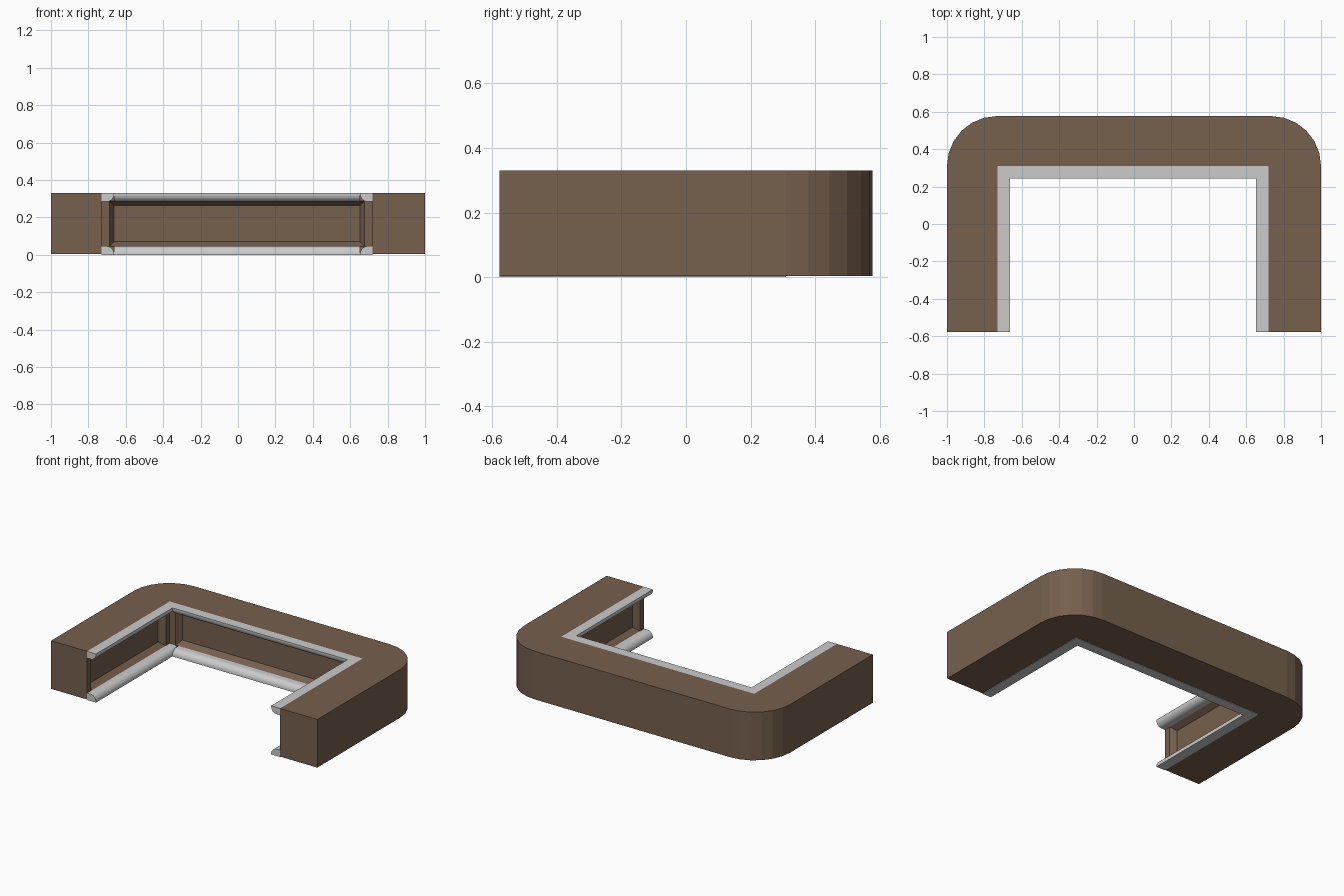
import bpy, bmesh, math
from mathutils import Vector

if "Cube" in bpy.data.objects:
    bpy.data.objects.remove(bpy.data.objects["Cube"])

Y0, Y1, YI = -0.577, 0.577, 0.31     # front, back, inner back wall
XL, XR = -0.73, 0.72                 # inner side walls
H, W, TH = 0.33, 0.067, 0.046        # height, trim width, trim height


def finish(bm, name, mat=None):
    bmesh.ops.recalc_face_normals(bm, faces=bm.faces)
    me = bpy.data.meshes.new(name)
    bm.to_mesh(me)
    bm.free()
    ob = bpy.data.objects.new(name, me)
    bpy.context.collection.objects.link(ob)
    if mat:
        me.materials.append(mat)
    return ob


def prism(points, offset):
    bm = bmesh.new()
    face = bm.faces.new([bm.verts.new(p) for p in points])
    ext = bmesh.ops.extrude_face_region(bm, geom=[face])
    verts = [g for g in ext["geom"] if isinstance(g, bmesh.types.BMVert)]
    bmesh.ops.translate(bm, verts=verts, vec=offset)
    bmesh.ops.recalc_face_normals(bm, faces=bm.faces)
    return bm


brown = bpy.data.materials.new("brown_wood")
brown.diffuse_color = (0.18, 0.115, 0.075, 1)
brown.use_nodes = True
brown.node_tree.nodes["Principled BSDF"].inputs["Base Color"].default_value = brown.diffuse_color


# U-shaped counter with two faceted round corners
def corner(cx, a0, r=0.267):
    return [(cx + r * math.cos(math.radians(a0 + 15 * i)),
             YI + r * math.sin(math.radians(a0 + 15 * i))) for i in range(7)]


outline = ([(XR, Y0), (1, Y0)] + corner(0.733, 0) + corner(-0.733, 90)
           + [(-1, Y0), (XL, Y0), (XL, YI), (XR, YI)])
bm = prism([(x, y, 0.003) for x, y in outline], (0, 0, H - 0.003))

# Recessed sloping panels on the three inner walls
walls = []
for f in bm.faces:
    c = f.calc_center_median()
    if abs(f.normal.z) < 0.1 and XL - 0.01 < c.x < XR + 0.01 and Y0 + 0.1 < c.y < YI + 0.01:
        walls.append(f)
bmesh.ops.inset_individual(bm, faces=walls, thickness=0.06, depth=0)
bmesh.ops.inset_individual(bm, faces=walls, thickness=0.035, depth=-0.04)
finish(bm, "counter_body", brown)


# Rounded trim strips along the inner edges
def trim(name, start, run, out, top):
    r = 0.04
    prof = [(0, 0), (W, 0)]
    prof += [(W - r + r * math.cos(math.radians(a)), TH - r + r * math.sin(math.radians(a)))
             for a in range(0, 91, 15)]
    prof.append((0, TH))
    pts = [Vector((*start, 0)) + Vector(out) * d + Vector((0, 0, H - z if top else z))
           for d, z in prof]
    ob = finish(prism(pts, run), name)
    bpy.ops.object.select_all(action="DESELECT")
    ob.select_set(True)
    bpy.context.view_layer.objects.active = ob
    bpy.ops.object.shade_smooth_by_angle(angle=math.radians(30))


for level, top in (("lower", False), ("upper", True)):
    trim(level + "_left_trim", (XL, Y0), (0, YI - Y0, 0), (1, 0, 0), top)
    trim(level + "_right_trim", (XR, Y0), (0, YI - Y0, 0), (-1, 0, 0), top)
    trim(level + "_back_trim", (XL + W, YI), (XR - XL - 2 * W, 0, 0), (0, -1, 0), top)
